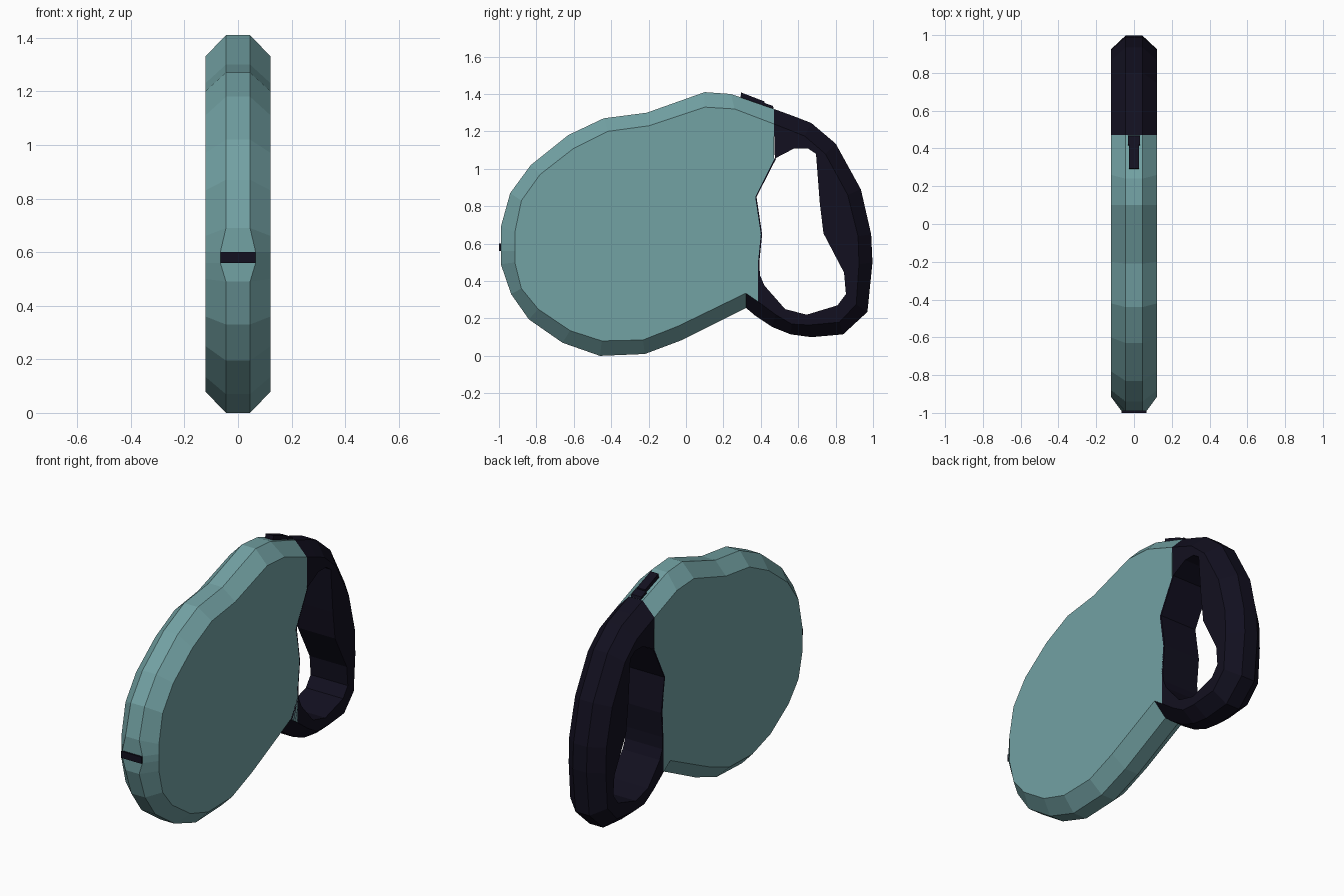
import bpy, bmesh

if "Cube" in bpy.data.objects:
    bpy.data.objects.remove(bpy.data.objects["Cube"])

def material(name, rgb):
    m = bpy.data.materials.new(name)
    m.diffuse_color = (*rgb, 1)
    m.use_nodes = True
    m.node_tree.nodes["Principled BSDF"].inputs["Base Color"].default_value = m.diffuse_color
    return m

TEAL = material("teal_plastic", (0.17, 0.36, 0.37))
DARK = material("dark_rubber", (0.006, 0.005, 0.014))

def finish(bm, name, mat):
    bmesh.ops.remove_doubles(bm, verts=bm.verts, dist=0.0005)
    bmesh.ops.dissolve_degenerate(bm, edges=bm.edges, dist=0.0001)
    bmesh.ops.recalc_face_normals(bm, faces=bm.faces)
    me = bpy.data.meshes.new(name)
    bm.to_mesh(me)
    bm.free()
    me.materials.append(mat)
    ob = bpy.data.objects.new(name, me)
    bpy.context.collection.objects.link(ob)
    return ob

def bridge(bm, rings, closed):
    """Quads between neighbouring rings; each ring is a closed section."""
    n = len(rings[0])
    pairs = list(zip(rings, rings[1:])) + ([(rings[-1], rings[0])] if closed else [])
    for a, b in pairs:
        for k in range(n):
            bm.faces.new((a[k], a[(k + 1) % n], b[(k + 1) % n], b[k]))

def prism(name, profile, half, mat):
    """Side profile (y, z) extruded symmetrically across x."""
    bm = bmesh.new()
    left = [bm.verts.new((-half, y, z)) for y, z in profile]
    right = [bm.verts.new((half, y, z)) for y, z in profile]
    bm.faces.new(left)
    bm.faces.new(right[::-1])
    bridge(bm, [left, right], False)
    return finish(bm, name, mat)

W, R = 0.122, 0.045  # half width of the sides and of the narrow rim

# Casing: rim point, side-panel point (y, z), narrow rim bevelled into flat panels
rim = [((-.99, .49), (-.915, .50)), ((-.99, .56), (-.915, .56)), ((-.99, .60), (-.915, .60)),
       ((-.99, .69), (-.915, .66)), ((-.94, .87), (-.88, .83)), ((-.83, 1.02), (-.78, .97)),
       ((-.63, 1.18), (-.60, 1.11)), ((-.44, 1.27), (-.42, 1.20)), ((-.21, 1.30), (-.20, 1.23)),
       ((.10, 1.41), (.10, 1.33)), ((.24, 1.40), (.26, 1.32)), ((.47, 1.32), (.47, 1.24))]
back = [(.47, 1.05), (.37, .85), (.40, .65), (.385, .5), (.385, .29)]
under = [((.32, .255), (.32, .335)), ((-.02, .085), (-.04, .16)), ((-.22, .01), (-.23, .085)),
         ((-.46, 0), (-.45, .08)), ((-.66, .07), (-.62, .135)), ((-.84, .195), (-.79, .25)),
         ((-.935, .33), (-.88, .36))]
bm = bmesh.new()
rings = []
for i, (o, m) in enumerate(rim + [(p, p) for p in back] + under):
    r = 0.066 if i in (1, 2) else R
    rings.append([bm.verts.new((x, *p)) for x, p in ((-W, m), (-r, o), (r, o), (W, m))])
for a, b in zip(rings, rings[1:] + rings[:1]):
    for k in range(3):
        bm.faces.new((a[k], a[k + 1], b[k + 1], b[k]))
bm.faces.new([r[0] for r in rings])
bm.faces.new([r[3] for r in rings][::-1])
finish(bm, "casing", TEAL)

# Handle: outer rim, side and finger-hole points (y, z) along the grip
stations = [((.47, 1.32), (.47, 1.24), (.475, 1.055)), ((.58, 1.28), (.56, 1.205), (.58, 1.11)),
            ((.67, 1.245), (.635, 1.175), (.65, 1.11)), ((.80, 1.135), (.745, 1.08), (.695, 1.08)),
            ((.935, .89), (.865, .86), (.715, .82)), ((.99, .65), (.92, .64), (.735, .655)),
            ((.997, .5), (.925, .49), (.845, .445)), ((.97, .235), (.91, .275), (.855, .33)),
            ((.84, .115), (.82, .18), (.81, .27)), ((.67, .10), (.66, .165), (.645, .22)),
            ((.56, .115), (.565, .17), (.53, .25)), ((.46, .155), (.48, .22), (.42, .375)),
            ((.37, .215), (.385, .29), (.387, .45)), ((.32, .257), (.32, .335), (.322, .337))]
bm = bmesh.new()
rings = [[bm.verts.new((x, *p)) for x, p in
          ((-W, m), (-R, o), (R, o), (W, m), (W, h), (-W, h))] for o, m, h in stations]
bridge(bm, rings, False)
bm.faces.new(rings[0])
bm.faces.new(rings[-1][::-1])
finish(bm, "handle", DARK)

# Thin rubber lining on the casing side of the finger hole
edge = [(.47, 1.055), (.365, .85), (.395, .65), (.38, .5), (.385, .40)]
prism("finger_hole_lining", edge + [(y + .012, z) for y, z in edge[::-1]], W, DARK)

# Cord slot at the front and brake button on top
prism("cord_slot", [(-1, .56), (-1, .60), (-.98, .60), (-.98, .56)], .066, DARK)
prism("brake_button", [(.29, 1.375), (.295, 1.408), (.42, 1.36), (.42, 1.33)], .026, DARK)
prism("button_base", [(.41, 1.33), (.42, 1.352), (.465, 1.336), (.475, 1.30)], .033, DARK)
